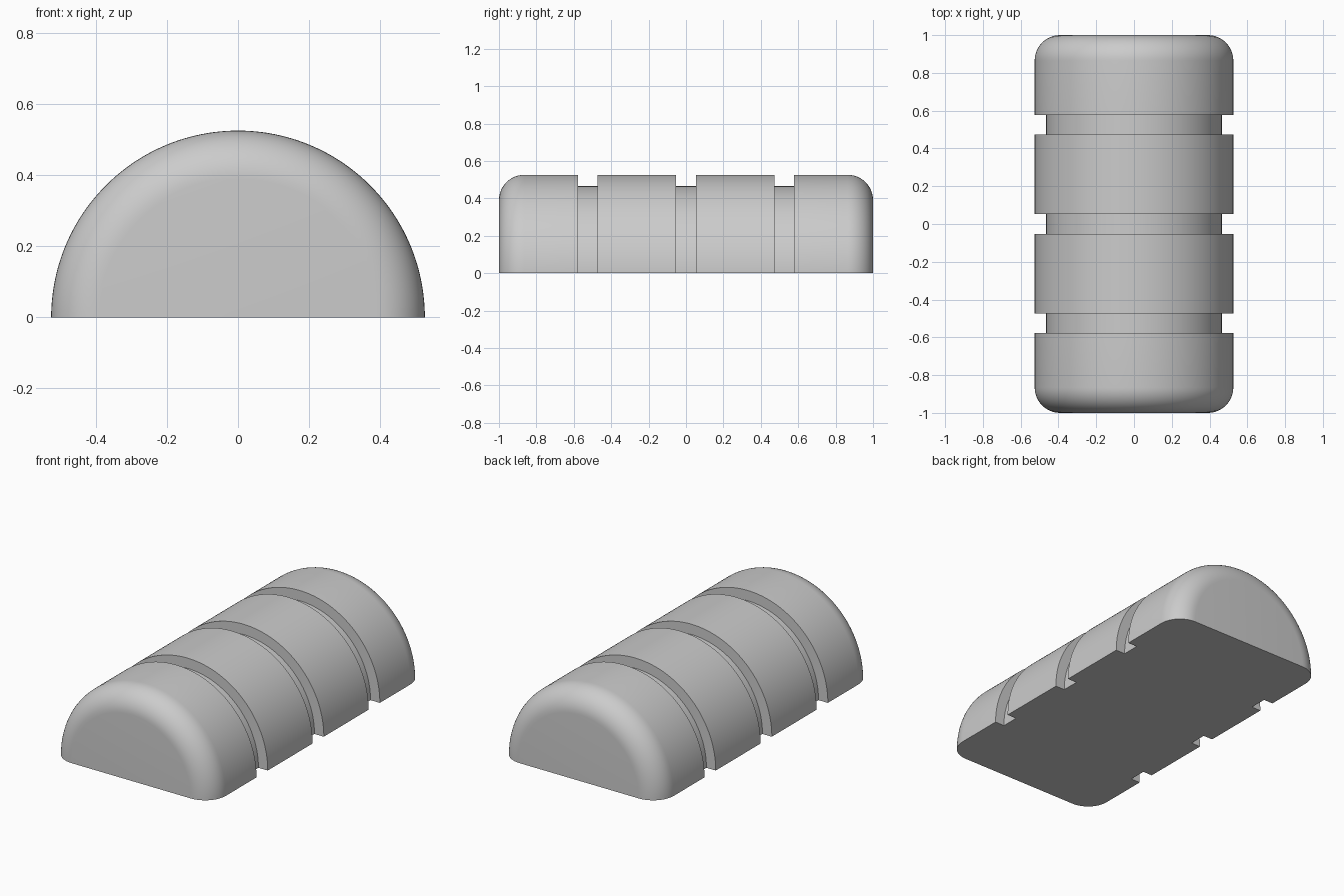
import bpy, bmesh, math

if "Cube" in bpy.data.objects:
    bpy.data.objects.remove(bpy.data.objects["Cube"])

R, R_GROOVE, FILLET = 0.526, 0.465, 0.135   # outer radius, groove radius, end rounding
GROOVE_HALF, GROOVES = 0.0525, (-0.525, 0.0, 0.525)
SEGMENTS, FILLET_STEPS = 96, 12

# Lengthwise profile (radius, y): rounded end, three square grooves, rounded end
front_end = []
for i in range(FILLET_STEPS + 1):
    a = math.pi / 2 * i / FILLET_STEPS
    front_end.append((R - FILLET + FILLET * math.sin(a), -1 + FILLET - FILLET * math.cos(a)))
profile = list(front_end)
for y in GROOVES:
    profile += [(R, y - GROOVE_HALF), (R_GROOVE, y - GROOVE_HALF),
                (R_GROOVE, y + GROOVE_HALF), (R, y + GROOVE_HALF)]
profile += [(r, -y) for r, y in reversed(front_end)]

# Sweep the profile through a half turn about the y axis
bm = bmesh.new()
rings = []
for r, y in profile:
    angles = [math.pi * i / SEGMENTS for i in range(SEGMENTS + 1)]
    rings.append([bm.verts.new((r * math.cos(a), y, r * math.sin(a))) for a in angles])
for a, b in zip(rings, rings[1:]):
    for i in range(SEGMENTS):
        bm.faces.new((a[i], a[i + 1], b[i + 1], b[i]))

# Flat ends and flat underside
bm.faces.new(rings[0])
bm.faces.new(rings[-1])
bm.faces.new([ring[0] for ring in rings] + [ring[-1] for ring in reversed(rings)])
bmesh.ops.recalc_face_normals(bm, faces=bm.faces)

mesh = bpy.data.meshes.new("grooved_half_cylinder")
bm.to_mesh(mesh)
bm.free()
body = bpy.data.objects.new("grooved_half_cylinder", mesh)
bpy.context.collection.objects.link(body)

# Plain grey colour
grey = bpy.data.materials.new("grey")
grey.diffuse_color = (0.6, 0.6, 0.6, 1)
grey.use_nodes = True
grey.node_tree.nodes["Principled BSDF"].inputs["Base Color"].default_value = grey.diffuse_color
mesh.materials.append(grey)

# Smooth curves, sharp groove and base edges
bpy.context.view_layer.objects.active = body
body.select_set(True)
bpy.ops.object.shade_smooth_by_angle(angle=math.radians(30))
